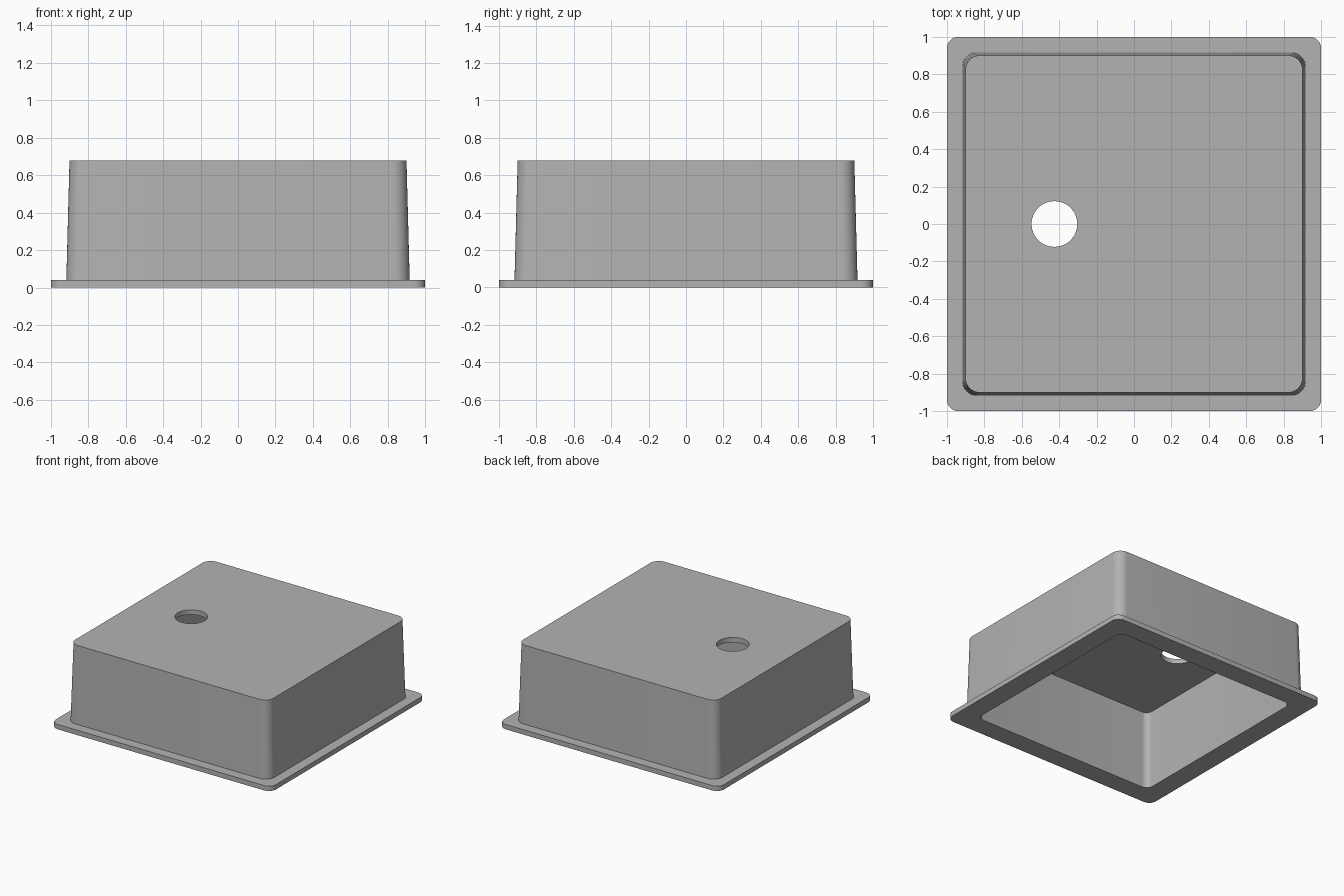
import bpy, bmesh
from math import cos, sin, pi, radians

cube = bpy.data.objects.get("Cube")
if cube:
    bpy.data.objects.remove(cube, do_unlink=True)

grey = bpy.data.materials.new("satin grey")
grey.use_nodes = True
colour = (0.45, 0.45, 0.45, 1)
grey.diffuse_color = colour
grey.node_tree.nodes["Principled BSDF"].inputs["Base Color"].default_value = colour

CORNER_STEPS = 8
HOLE_SIDES = 48
HOLE_X, HOLE_R = -0.425, 0.122
HEIGHT, FLOOR, FLANGE = 0.68, 0.04, 0.04

bm = bmesh.new()


def rounded_ring(half, radius, z):
    """Vertices of a rounded square, counter-clockwise."""
    c = half - radius
    ring = []
    for quarter, (sx, sy) in enumerate([(1, 1), (-1, 1), (-1, -1), (1, -1)]):
        for i in range(CORNER_STEPS + 1):
            a = (quarter + i / CORNER_STEPS) * pi / 2
            ring.append(bm.verts.new((sx * c + radius * cos(a), sy * c + radius * sin(a), z)))
    return ring


def circle_ring(z):
    angles = [2 * pi * i / HOLE_SIDES for i in range(HOLE_SIDES)]
    return [bm.verts.new((HOLE_X + HOLE_R * cos(a), HOLE_R * sin(a), z)) for a in angles]


def bridge(a, b):
    for i in range(len(a)):
        j = (i + 1) % len(a)
        bm.faces.new((a[i], a[j], b[j], b[i]))


def plate_with_hole(outer, hole):
    """Flat panel between a rounded outline and the drain hole."""
    edges = []
    for ring in (outer, hole):
        for v, w in zip(ring, ring[1:] + ring[:1]):
            edges.append(bm.edges.get((v, w)) or bm.edges.new((v, w)))
    bmesh.ops.triangle_fill(bm, edges=edges, use_beauty=True)


# Section from the inner floor, down the inside, round the flange and up the outside
section = [
    rounded_ring(0.82, 0.05, HEIGHT - FLOOR),
    rounded_ring(0.835, 0.055, 0),
    rounded_ring(1.0, 0.064, 0),
    rounded_ring(1.0, 0.064, FLANGE),
    rounded_ring(0.917, 0.08, FLANGE),
    rounded_ring(0.90, 0.075, HEIGHT),
]
for a, b in zip(section, section[1:]):
    bridge(a, b)

# Basin floor with the drain hole through it
hole_in, hole_out = circle_ring(HEIGHT - FLOOR), circle_ring(HEIGHT)
bridge(hole_in, hole_out)
plate_with_hole(section[0], hole_in)
plate_with_hole(section[-1], hole_out)
bmesh.ops.recalc_face_normals(bm, faces=bm.faces[:])

mesh = bpy.data.meshes.new("basin")
bm.to_mesh(mesh)
bm.free()
mesh.materials.append(grey)
basin = bpy.data.objects.new("basin", mesh)
bpy.context.collection.objects.link(basin)

# Smooth rounded corners, sharp rims
bpy.ops.object.select_all(action="DESELECT")
basin.select_set(True)
bpy.context.view_layer.objects.active = basin
bpy.ops.object.shade_smooth_by_angle(angle=radians(30))
